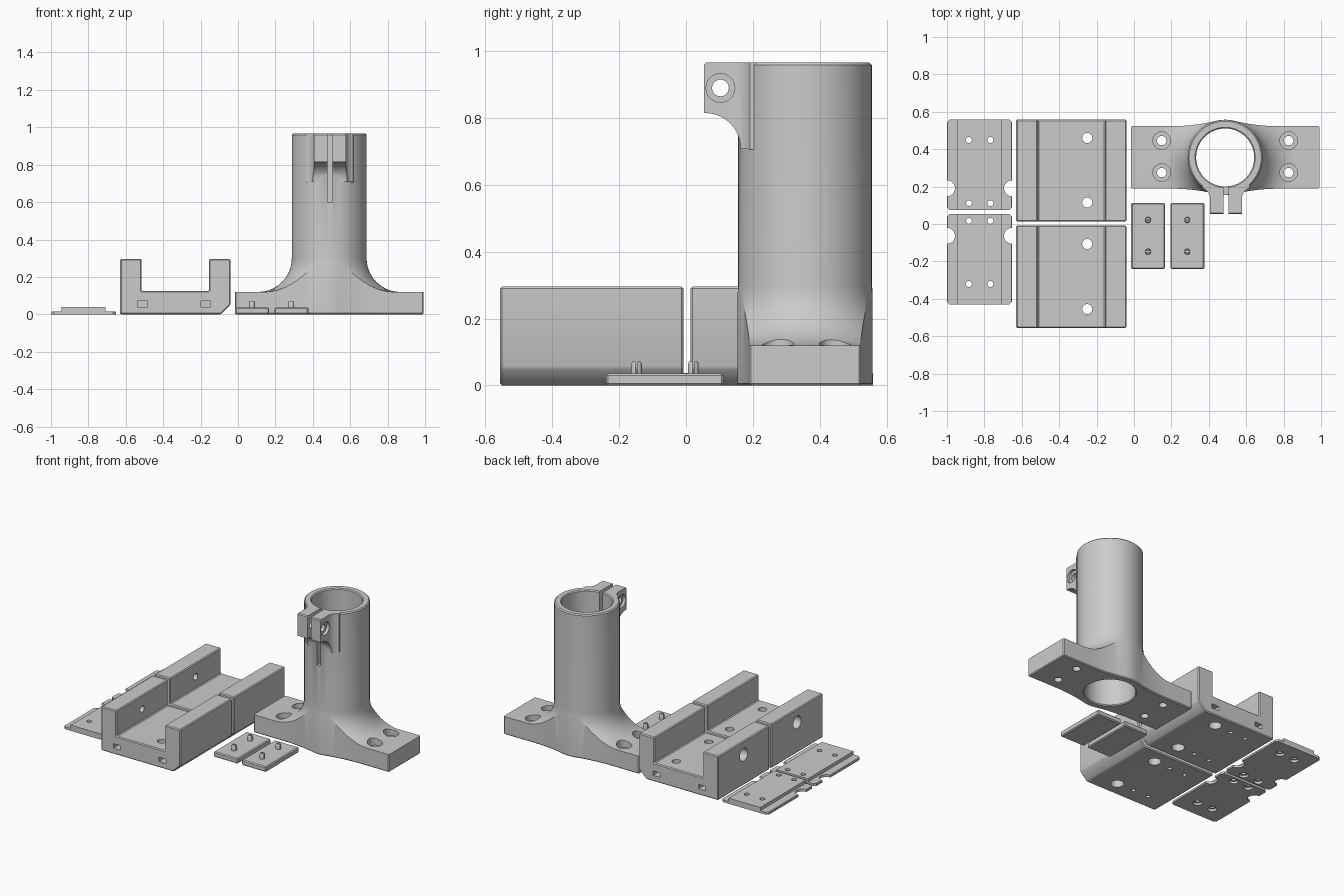
import bpy, bmesh, math
from mathutils import Vector

if "Cube" in bpy.data.objects:
    bpy.data.objects.remove(bpy.data.objects["Cube"])

grey = bpy.data.materials.new("light grey plastic")
grey.diffuse_color = (0.6, 0.6, 0.6, 1)
grey.use_nodes = True
grey.node_tree.nodes["Principled BSDF"].inputs["Base Color"].default_value = grey.diffuse_color


def make(name, bm, bevel=0):
    bmesh.ops.recalc_face_normals(bm, faces=bm.faces)
    me = bpy.data.meshes.new(name)
    bm.to_mesh(me)
    bm.free()
    ob = bpy.data.objects.new(name, me)
    bpy.context.collection.objects.link(ob)
    me.materials.append(grey)
    if bevel:
        m = ob.modifiers.new("bevel", 'BEVEL')
        m.width, m.segments = bevel, 1
        m.limit_method, m.angle_limit = 'ANGLE', math.radians(40)
        apply(ob, m)
    return ob


def apply(ob, mod):
    bpy.context.view_layer.objects.active = ob
    bpy.ops.object.modifier_apply(modifier=mod.name)


def combine(ob, other, op='DIFFERENCE'):
    m = ob.modifiers.new("bool", 'BOOLEAN')
    m.object, m.operation, m.solver = other, op, 'EXACT'
    apply(ob, m)
    bpy.data.objects.remove(other)


def prism(name, pts, axis, lo, hi, bevel=0):
    """Extrude a 2D outline along an axis: x takes (y,z), y takes (x,z), z takes (x,y)."""
    i = 'xyz'.index(axis)

    def at(p, h):
        c = list(p)
        c.insert(i, h)
        return c
    bm = bmesh.new()
    a = [bm.verts.new(at(p, lo)) for p in pts]
    b = [bm.verts.new(at(p, hi)) for p in pts]
    bm.faces.new(a)
    bm.faces.new(b)
    n = len(pts)
    for k in range(n):
        bm.faces.new((a[k], a[(k + 1) % n], b[(k + 1) % n], b[k]))
    return make(name, bm, bevel)


def rect(x0, x1, y0, y1):
    return [(x0, y0), (x1, y0), (x1, y1), (x0, y1)]


def arc(cx, cy, r, a0, a1, n):
    return [(cx + r * math.cos(math.radians(a0 + (a1 - a0) * k / n)),
             cy + r * math.sin(math.radians(a0 + (a1 - a0) * k / n))) for k in range(n + 1)]


def hole(ob, c, r, axis, lo, hi, n=28):
    combine(ob, prism("cutter", arc(c[0], c[1], r, 0, 360 * (n - 1) / n, n - 1), axis, lo, hi))


def lathe(name, prof, cx, cy, n=96):
    bm = bmesh.new()
    rows = []
    for r, z in prof:
        if r == 0:
            rows.append([bm.verts.new((cx, cy, z))] * n)
        else:
            rows.append([bm.verts.new((x, y, z)) for x, y in arc(cx, cy, r, 0, 360 * (n - 1) / n, n - 1)])
    for a, b in zip(rows, rows[1:]):
        for k in range(n):
            f = [a[k], a[(k + 1) % n], b[(k + 1) % n], b[k]]
            bm.faces.new(list(dict.fromkeys(f)))
    return make(name, bm)


def finish(ob, angle=28):
    bpy.ops.object.select_all(action='DESELECT')
    ob.select_set(True)
    bpy.context.view_layer.objects.active = ob
    bpy.ops.object.shade_smooth_by_angle(angle=math.radians(angle))


# --- Pole mount: flared tube trimmed to the bulging foot outline
CX, CY, TOP = 0.4875, 0.356, 0.966
prof = [(0, -0.1), (0.8, -0.1), (0.8, 0.12)] + \
       [(x, z) for x, z in arc(0.38, 0.30, 0.18, 270, 180, 14)] + \
       [(0.2, TOP - 0.007), (0.193, TOP), (0, TOP)]
mount = lathe("pole_mount", prof, CX, CY)

R, W, RB = 1.0, 0.167, 0.2015          # blend radius, foot half width, bulge radius
dx = math.sqrt((RB + R) ** 2 - (W + R) ** 2)
ang = math.degrees(math.atan2(W + R, dx))
half = arc(dx, W + R, R, 270, 180 + ang, 10) + arc(0, 0, RB, ang, 180 - ang, 14)[1:-1] + \
    arc(-dx, W + R, R, 360 - ang, 270, 10)
half = [(0.504, W)] + half + [(-0.504, W)]
outline = [(CX + x, CY + y) for x, y in half] + [(CX - x, CY - y) for x, y in half]
combine(mount, prism("trim", outline, 'z', 0, 1.2, 0.006), 'INTERSECT')

# clamp ears with curved underside and flared root
side = [(0.3, TOP), (0.06, TOP), (0.054, TOP - 0.006), (0.054, 0.815)] + \
    arc(0.057, 0.708, 0.107, 90, 0, 10) + [(0.3, 0.70)]
ears = prism("ears", side, 'x', 0.2, 0.8)
root = [(0.085, 0.0), (0.085, 0.135)] + arc(0.145, 0.135, 0.06, 180, 110, 7)[1:] + [(0.13, 0.3)]
plan = [(CX + 0.004 + x, y) for x, y in root] + [(CX + 0.004 - x, y) for x, y in reversed(root)]
combine(ears, prism("ear_plan", plan, 'z', 0.5, 1.2), 'INTERSECT')
combine(mount, ears, 'UNION')

# bore, clamp slit, bolt hole and foot screw holes
combine(mount, lathe("bore", [(0, -0.1), (0.161, -0.1), (0.161, 0), (0.155, 0.006), (0.155, TOP - 0.006),
                              (0.161, TOP), (0.161, 1.1), (0, 1.1)], CX, CY))
combine(mount, prism("slit", rect(0.479, 0.504, 0.0, 0.3), 'z', 0.6, 1.2))
hole(mount, (0.103, 0.89), 0.025, 'x', 0.3, 0.7)
hole(mount, (0.103, 0.89), 0.043, 'x', 0.3, 0.425)
hole(mount, (0.103, 0.89), 0.043, 'x', 0.557, 0.7)
for x in (0.148, 0.827):
    for y in (0.275, 0.446):
        hole(mount, (x, y), 0.025, 'z', -0.1, 0.3)
        hole(mount, (x, y), 0.047, 'z', 0.085, 0.3)
finish(mount)

# --- Two U-shaped channel blocks
u = [(-0.63, 0), (-0.092, 0), (-0.04, 0.052), (-0.04, 0.296), (-0.155, 0.296),
     (-0.155, 0.125), (-0.515, 0.125), (-0.515, 0.296), (-0.63, 0.296)]
for label, y0, y1, screws in (("back", 0.014, 0.558, (0.46, 0.115)),
                              ("front", -0.556, -0.008, (-0.107, -0.455))):
    ch = prism(label + "_channel", u, 'y', y0, y1, 0.006)
    for y in screws:
        hole(ch, (-0.25, y), 0.027, 'z', -0.1, 0.2)
        hole(ch, (-0.25, y), 0.04, 'z', -0.1, 0.05)
    mid = (y0 + y1) / 2
    # wall hole with wider outer bore
    hole(ch, (mid, 0.205), 0.022, 'x', -0.7, -0.45)
    hole(ch, (mid, 0.205), 0.042, 'x', -0.7, -0.56)
    # joining pockets at both ends
    for x in (-0.51, -0.172):
        for y in (y0, y1):
            combine(ch, prism("pocket", rect(x - 0.026, x + 0.026, 0.04, 0.07), 'y', y - 0.08, y + 0.08))
    # pilot holes underneath
    for x in (-0.49, -0.375):
        for dy in (-0.17, 0.17):
            hole(ch, (x, mid + dy), 0.013, 'z', -0.1, 0.07, 16)
    finish(ch)

# --- Two cover plates, mirrored about y = MY
MY = 0.064
prof = [(-1, 0), (-0.652, 0), (-0.652, 0.012), (-0.656, 0.016), (-0.709, 0.016), (-0.709, 0.038),
        (-0.944, 0.038), (-0.944, 0.016), (-0.996, 0.016), (-1, 0.012)]
for label, s in (("back", 1), ("front", -1)):
    ends = sorted((MY + s * 0.01, MY + s * 0.495))
    pl = prism(label + "_cover_plate", prof, 'y', *ends)
    corners = prism("corners", rect(-1, -0.652, *ends), 'z', -0.1, 0.2, 0.015)
    combine(pl, corners, 'INTERSECT')
    for x in (-1.0, -0.652):
        hole(pl, (x, MY + s * 0.127), 0.043, 'z', -0.1, 0.2)
    for x in (-0.883, -0.768):
        for d in (0.047, 0.385):
            hole(pl, (x, MY + s * d), 0.016, 'z', -0.1, 0.2, 20)
            hole(pl, (x, MY + s * d), 0.028, 'z', -0.1, 0.016, 20)
    finish(pl)

# --- Two small caps with split pins
for label, x0 in (("left", -0.015), ("right", 0.195)):
    cap = prism(label + "_cap", rect(x0, x0 + 0.181, -0.24, 0.112), 'z', 0, 0.036, 0.006)
    for y in (0.022, -0.148):
        cx = x0 + 0.09
        pin = lathe("pin", [(0, 0.02), (0.016, 0.02), (0.016, 0.064), (0.012, 0.072), (0, 0.072)], cx, y, 20)
        combine(pin, prism("split", rect(cx - 0.03, cx + 0.03, y - 0.003, y + 0.003), 'z', 0.038, 0.1))
        combine(cap, pin, 'UNION')
    finish(cap)
